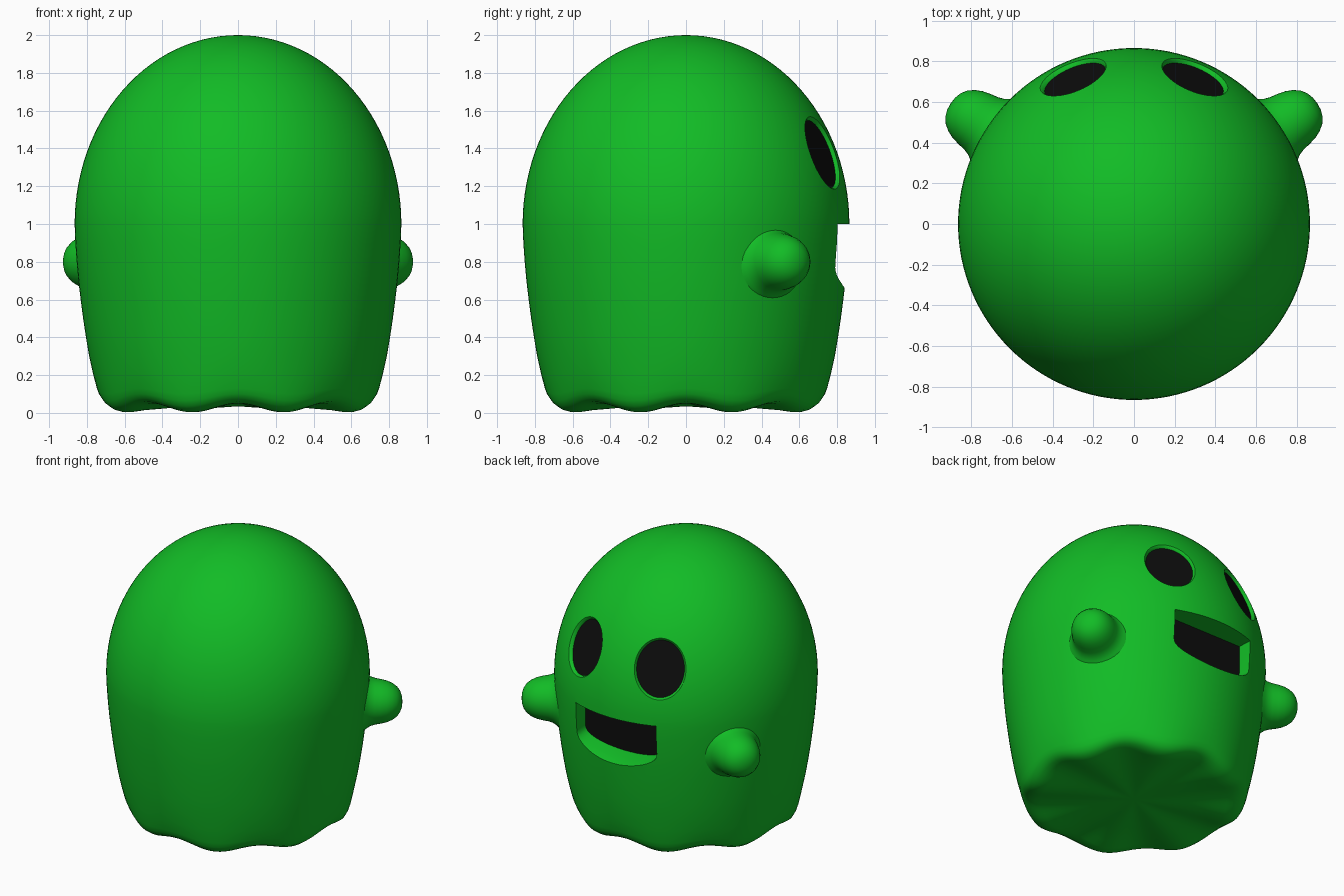
import bpy, bmesh, math
from mathutils import Vector

if "Cube" in bpy.data.objects:
    bpy.data.objects.remove(bpy.data.objects["Cube"])


def material(name, color):
    m = bpy.data.materials.new(name)
    m.diffuse_color = (*color, 1)
    m.use_nodes = True
    m.node_tree.nodes["Principled BSDF"].inputs["Base Color"].default_value = m.diffuse_color
    return m


green = material("green", (0.006, 0.50, 0.019))
black = material("black", (0.004, 0.004, 0.004))


def make_object(name, rings, start=None, end=None, black_start=False):
    """Skin a stack of closed rings, with optional poles or flat caps."""
    bm = bmesh.new()
    loops = [[bm.verts.new(p) for p in r] for r in rings]
    n = len(loops[0])
    for a, b in zip(loops, loops[1:]):
        for i in range(n):
            j = (i + 1) % n
            bm.faces.new((a[i], a[j], b[j], b[i]))
    for loop, pole in ((loops[0], start), (loops[-1], end)):
        if pole is None:
            caps = [bm.faces.new(loop)]
        else:
            v = bm.verts.new(pole)
            caps = [bm.faces.new((loop[i], loop[(i + 1) % n], v)) for i in range(n)]
        if black_start and loop is loops[0]:
            for f in caps:
                f.material_index = 1
    bmesh.ops.recalc_face_normals(bm, faces=bm.faces[:])
    me = bpy.data.meshes.new(name)
    bm.to_mesh(me)
    bm.free()
    me.materials.append(green)
    me.materials.append(black)
    ob = bpy.data.objects.new(name, me)
    bpy.context.collection.objects.link(ob)
    return ob


def circle(r, z, n, sx=1, sy=1):
    return [Vector((r * sx * math.cos(2 * math.pi * i / n),
                    r * sy * math.sin(2 * math.pi * i / n), z)) for i in range(n)]


def smooth(ob, angle):
    bpy.ops.object.select_all(action='DESELECT')
    ob.select_set(True)
    bpy.context.view_layer.objects.active = ob
    bpy.ops.object.shade_smooth_by_angle(angle=math.radians(angle))


# Body: domed lathe with an eight-wave hem
SEG = 128
profile = [(0.2, 0.03), (0.4, 0.025), (0.54, 0.014), (0.61, 0.004), (0.65, 0.004),
           (0.69, 0.014), (0.72, 0.036), (0.736, 0.065), (0.747, 0.10), (0.768, 0.2),
           (0.788, 0.3), (0.805, 0.4), (0.82, 0.5), (0.833, 0.6), (0.845, 0.7),
           (0.854, 0.8), (0.861, 0.9)]
profile += [(0.865 * math.cos(a), 1 + math.sin(a))
            for a in (math.pi / 2 * k / 28 for k in range(28))]
body_rings = []
for r, z in profile:
    ring = circle(r, z, SEG)
    weight = max(0, 1 - z / 0.25) * min(1, r / 0.62) ** 2
    for i, p in enumerate(ring):
        p.z += 0.024 * weight * (1 + math.cos(8 * 2 * math.pi * i / SEG))
    body_rings.append(ring)
body = make_object("body", body_rings, (0, 0, 0.035), (0, 0, 2))

# Eye sockets: shallow oval cuts with flared lips and black floors
cutters = []
for side in (-1, 1):
    rings = [circle(r, z, 48, 0.16, 0.19) for r, z in
             ((1, 0), (1.03, 0.012), (1.09, 0.022), (1.2, 0.032), (1.2, 0.25))]
    eye = make_object("eye_cutter", rings, black_start=True)
    eye.location = (side * 0.29, 0.705, 1.37)
    normal = Vector((side * 0.37, 0.87, 0.34))
    eye.rotation_euler = normal.to_track_quat('Z', 'Y').to_euler()
    cutters.append(eye)

# Mouth: flat top, curved bottom, black floor
W = 0.322
outline = [(-W, 1.0), (W, 1.0)]
for k in range(21):
    x = W * math.cos(math.pi * k / 20)
    outline.append((x, 0.78 - 0.12 * math.sin(math.pi * k / 20) ** 0.8))
mouth_rings = [[Vector((x * s, y, 1 - (1 - z) * t)) for x, z in outline]
               for y, s, t in ((0.70, 0.98, 0.88), (0.77, 0.99, 0.92),
                               (0.82, 1, 0.97), (0.85, 1, 1.01), (1.1, 1, 1.01))]
cutters.append(make_object("mouth_cutter", mouth_rings, black_start=True))

# Cut the face into the body
bpy.context.view_layer.objects.active = body
for c in cutters:
    c.hide_render = True
    mod = body.modifiers.new("cut", 'BOOLEAN')
    mod.operation = 'DIFFERENCE'
    mod.solver = 'EXACT'
    mod.object = c
    bpy.ops.object.modifier_apply(modifier=mod.name)
for c in cutters:
    bpy.data.objects.remove(c)
smooth(body, 40)

# Arms: rounded stubs flaring into the body
arm_profile = [(0.235, 0.79), (0.205, 0.82), (0.18, 0.845), (0.163, 0.87), (0.153, 0.90),
               (0.146, 0.94), (0.136, 0.98), (0.12, 1.015), (0.097, 1.045),
               (0.068, 1.065), (0.035, 1.076)]
for side, label in ((-1, "left"), (1, "right")):
    arm = make_object(label + "_arm", [circle(r, t, 40) for r, t in arm_profile],
                      end=(0, 0, 1.079))
    arm.location = (0, 0, 0.8)
    arm.rotation_euler = Vector((side * 0.835, 0.55, 0)).to_track_quat('Z', 'Y').to_euler()
    smooth(arm, 60)
